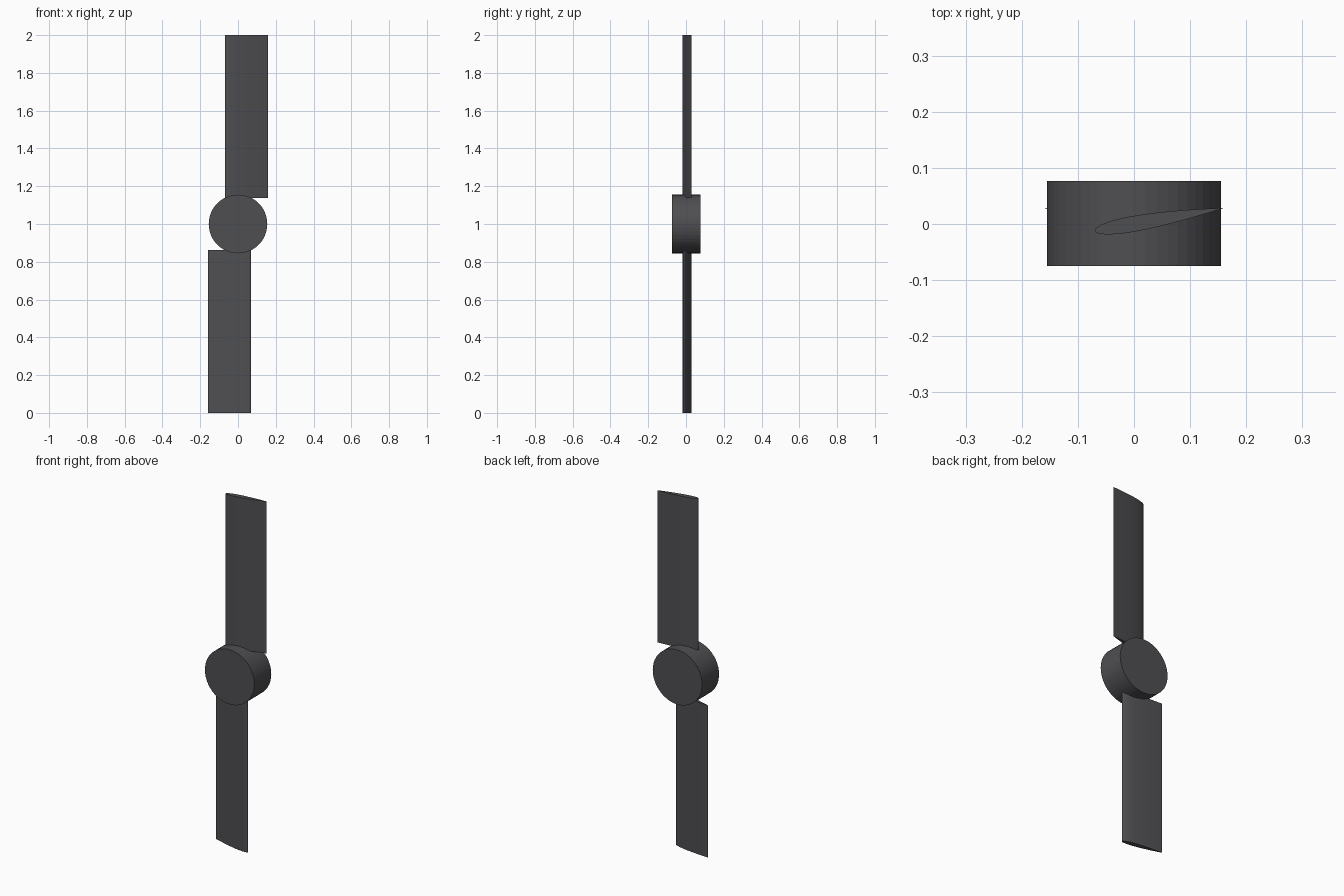
import bpy, bmesh, math
from mathutils import Matrix, Vector

cube = bpy.data.objects.get("Cube")
if cube:
    bpy.data.objects.remove(cube, do_unlink=True)

# Single dark grey finish
grey = bpy.data.materials.new("dark_grey")
grey.use_nodes = True
colour = (0.078, 0.077, 0.084, 1)
grey.diffuse_color = colour
grey.node_tree.nodes["Principled BSDF"].inputs["Base Color"].default_value = colour

CENTRE = Vector((0, 0, 1))
CHORD, THICKNESS, STEPS = 0.233, 0.12, 14
ROOT, TIP = 0.137, 1.0
LEADING = Vector((-0.07, -0.012, 0))
PITCH = math.radians(10)


def add_object(name, bm):
    bmesh.ops.recalc_face_normals(bm, faces=bm.faces)
    mesh = bpy.data.meshes.new(name)
    bm.to_mesh(mesh)
    bm.free()
    mesh.materials.append(grey)
    obj = bpy.data.objects.new(name, mesh)
    bpy.context.collection.objects.link(obj)
    return obj


def half_thickness(t):
    # Symmetric aerofoil, closed at the trailing edge
    return 5 * THICKNESS * (0.2969 * math.sqrt(t) - 0.126 * t - 0.3516 * t**2
                            + 0.2843 * t**3 - 0.1036 * t**4)


def add_blade(name, turn):
    # Aerofoil section, pitched and extruded from root to tip
    stations = [(1 - math.cos(math.pi * i / STEPS)) / 2 for i in range(STEPS + 1)]
    upper = [(t, half_thickness(t)) for t in stations]
    lower = [(t, -h) for t, h in reversed(upper[1:-1])]
    bm = bmesh.new()
    place = Matrix.Translation(LEADING + Vector((0, 0, ROOT))) @ Matrix.Rotation(PITCH, 4, 'Z')
    section = bm.faces.new([bm.verts.new(place @ Vector((t * CHORD, h * CHORD, 0)))
                            for t, h in upper + lower])
    result = bmesh.ops.extrude_face_region(bm, geom=[section], use_keep_orig=True)
    tip = [v for v in result["geom"] if isinstance(v, bmesh.types.BMVert)]
    bmesh.ops.translate(bm, verts=tip, vec=(0, 0, TIP - ROOT))
    bm.transform(Matrix.Translation(CENTRE) @ Matrix.Rotation(turn, 4, 'Y'))
    return add_object(name, bm)


# Hub: a short faceted drum lying along y
bm = bmesh.new()
bmesh.ops.create_cone(bm, cap_ends=True, segments=48, radius1=0.155, radius2=0.155, depth=0.152)
bm.transform(Matrix.Translation(CENTRE + Vector((0, 0.001, 0))) @ Matrix.Rotation(math.pi / 2, 4, 'X'))
add_object("hub", bm)

# Two blades, half a turn apart
add_blade("upper_blade", 0)
add_blade("lower_blade", math.pi)
